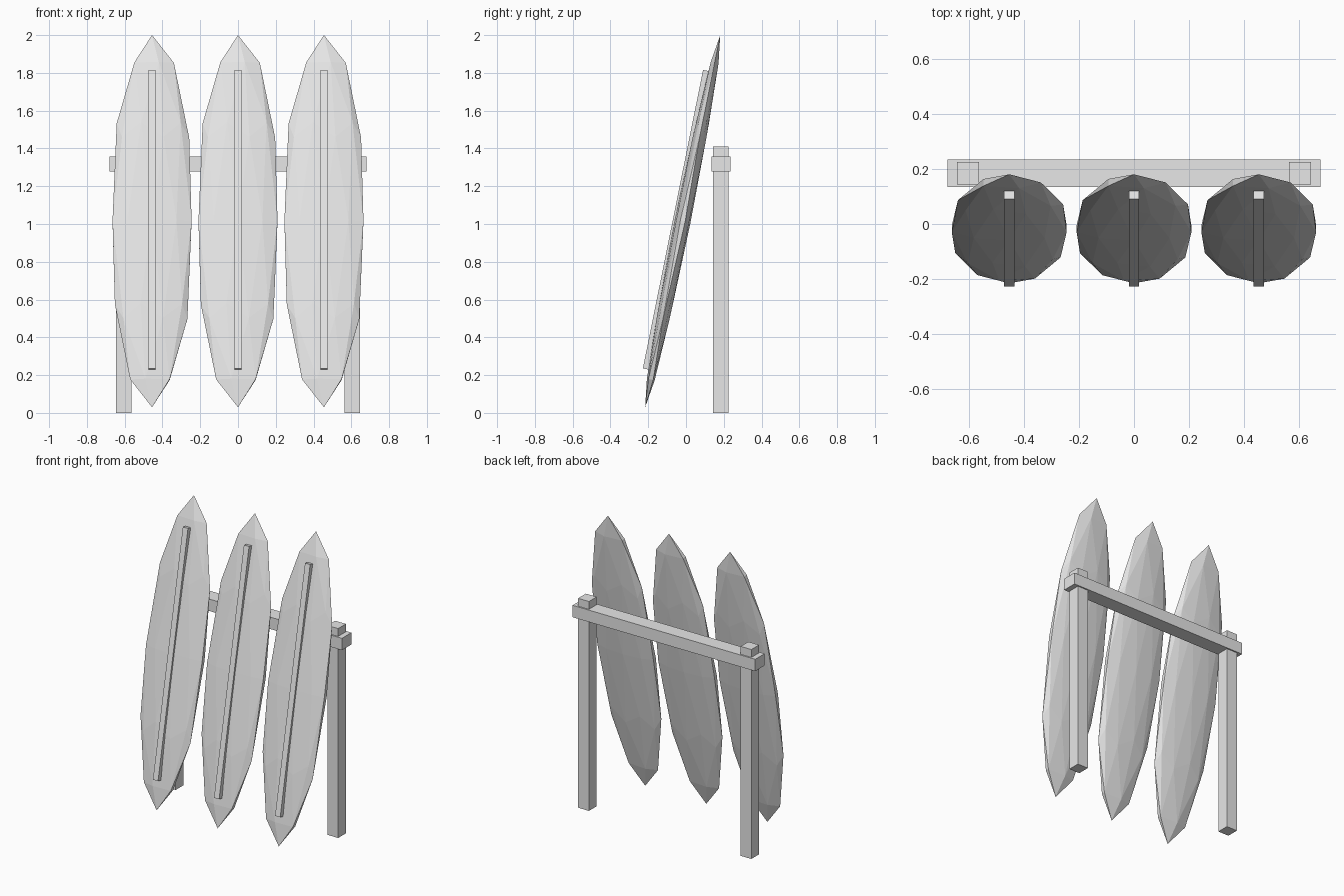
import bpy
import math
from mathutils import Matrix, Vector

if "Cube" in bpy.data.objects:
    bpy.data.objects.remove(bpy.data.objects["Cube"], do_unlink=True)

# One plain grey for everything
grey = bpy.data.materials.new("light_grey")
grey.use_nodes = True
grey.diffuse_color = (0.8, 0.8, 0.8, 1)
grey.node_tree.nodes["Principled BSDF"].inputs["Base Color"].default_value = (0.8, 0.8, 0.8, 1)


def finish(name, size, location, tilt=0.0):
    """Name, size, tilt and colour the primitive just added."""
    obj = bpy.context.object
    obj.name = name
    obj.data.transform(Matrix.Diagonal((*size, 1)))
    obj.location = location
    obj.rotation_euler.x = tilt
    obj.data.materials.append(grey)
    return obj


def box(name, size, location, tilt=0.0):
    bpy.ops.mesh.primitive_cube_add(size=1)
    return finish(name, size, location, tilt)


# Rack: two posts and a cross rail
for side, x in (("left", 0.605), ("right", -0.605)):
    box(side + "_post", (0.08, 0.082, 1.41), (x, 0.185, 0.705))
box("cross_rail", (1.36, 0.1, 0.08), (0, 0.185, 1.317))

# Leaning boards, each a flattened faceted ball with a raised stringer strip
TILT = -math.radians(11.4)
FRONT = Vector((0, -math.cos(TILT), -math.sin(TILT)))
for name, x in (("left", 0.455), ("middle", 0), ("right", -0.455)):
    centre = Vector((x, -0.0175, 1.015))
    bpy.ops.mesh.primitive_ico_sphere_add(subdivisions=2, radius=1)
    finish(name + "_board", (0.22, 0.042, 1.005), centre, TILT)
    box(name + "_stringer", (0.038, 0.031, 1.612), centre + FRONT * 0.037, TILT)
